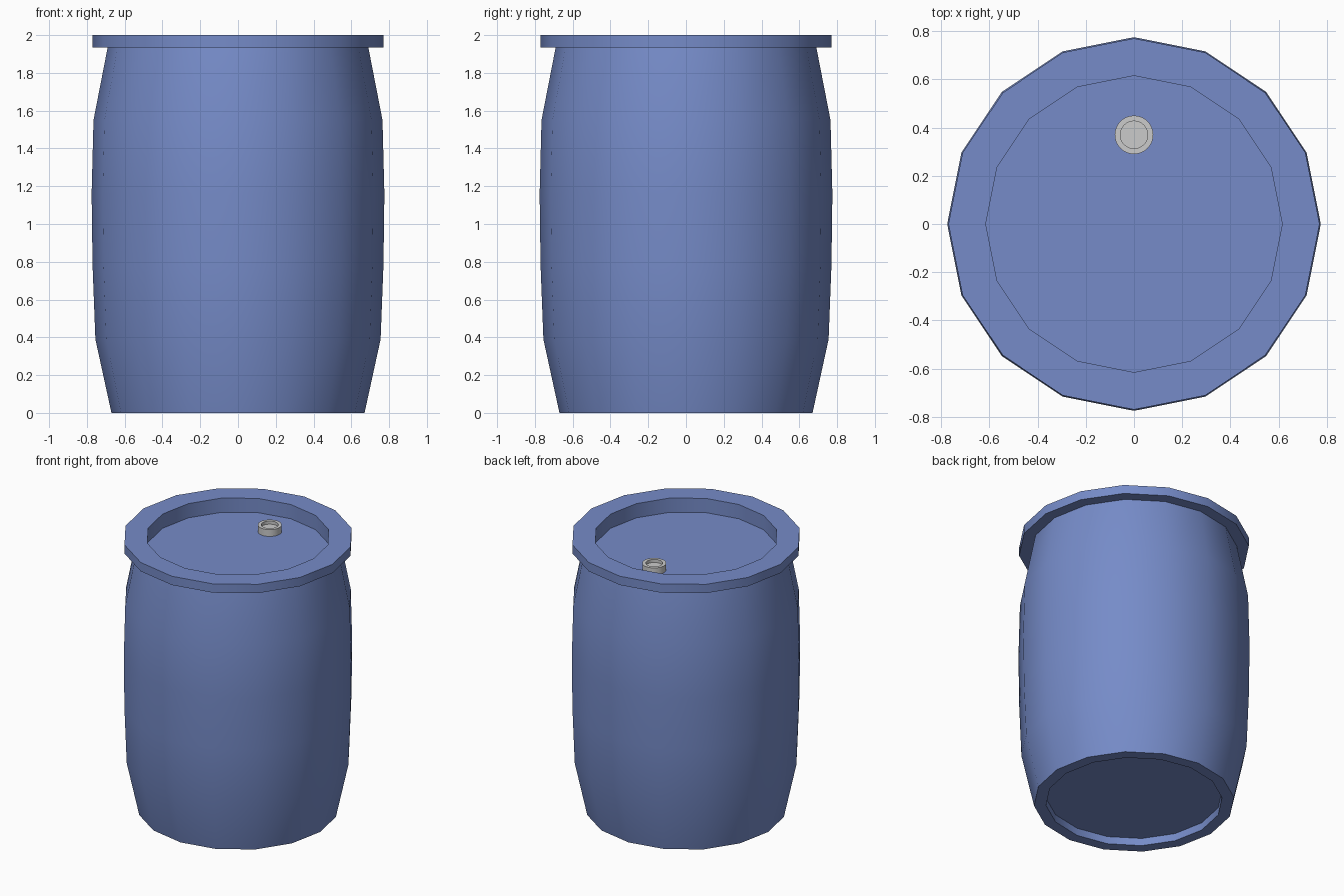
import bpy, bmesh, math

if "Cube" in bpy.data.objects:
    bpy.data.objects.remove(bpy.data.objects["Cube"])


def lathe(name, profile, sides, center=(0, 0), color=None):
    """Revolve (radius, z) points from the bottom cap to the top cap."""
    bm = bmesh.new()
    rings = []
    for r, z in profile:
        ring = []
        for i in range(sides):
            a = 2 * math.pi * i / sides
            ring.append(bm.verts.new((r * math.cos(a), r * math.sin(a), z)))
        rings.append(ring)
    for low, high in zip(rings, rings[1:]):
        for i in range(sides):
            j = (i + 1) % sides
            bm.faces.new((low[i], low[j], high[j], high[i]))
    bm.faces.new(rings[0][::-1])
    bm.faces.new(rings[-1])
    bmesh.ops.recalc_face_normals(bm, faces=bm.faces[:])
    mesh = bpy.data.meshes.new(name)
    bm.to_mesh(mesh)
    bm.free()
    obj = bpy.data.objects.new(name, mesh)
    obj.location = (center[0], center[1], 0)
    bpy.context.collection.objects.link(obj)
    if color:
        mat = bpy.data.materials.new(name + "_paint")
        mat.diffuse_color = color
        mat.use_nodes = True
        mat.node_tree.nodes["Principled BSDF"].inputs["Base Color"].default_value = mat.diffuse_color
        mesh.materials.append(mat)
    bpy.ops.object.select_all(action='DESELECT')
    obj.select_set(True)
    bpy.context.view_layer.objects.active = obj
    bpy.ops.object.shade_smooth_by_angle(angle=math.radians(30))
    return obj


# Barrel: recessed base, bulging wall, overhanging rim, sunken lid
lathe("barrel", [
    (0.59, 0.055), (0.59, 0.0), (0.67, 0.0),
    (0.755, 0.39), (0.77, 0.78), (0.775, 1.16), (0.765, 1.55), (0.69, 1.935),
    (0.77, 1.935), (0.77, 2.0), (0.615, 2.0), (0.615, 1.895),
], 16, color=(0.18, 0.26, 0.58, 1))

# Bung: small grey cap with a shallow dish, seated on the lid
lathe("bung", [
    (0.08, 1.89), (0.08, 1.945), (0.057, 1.945), (0.057, 1.922),
], 32, center=(0, 0.37))
